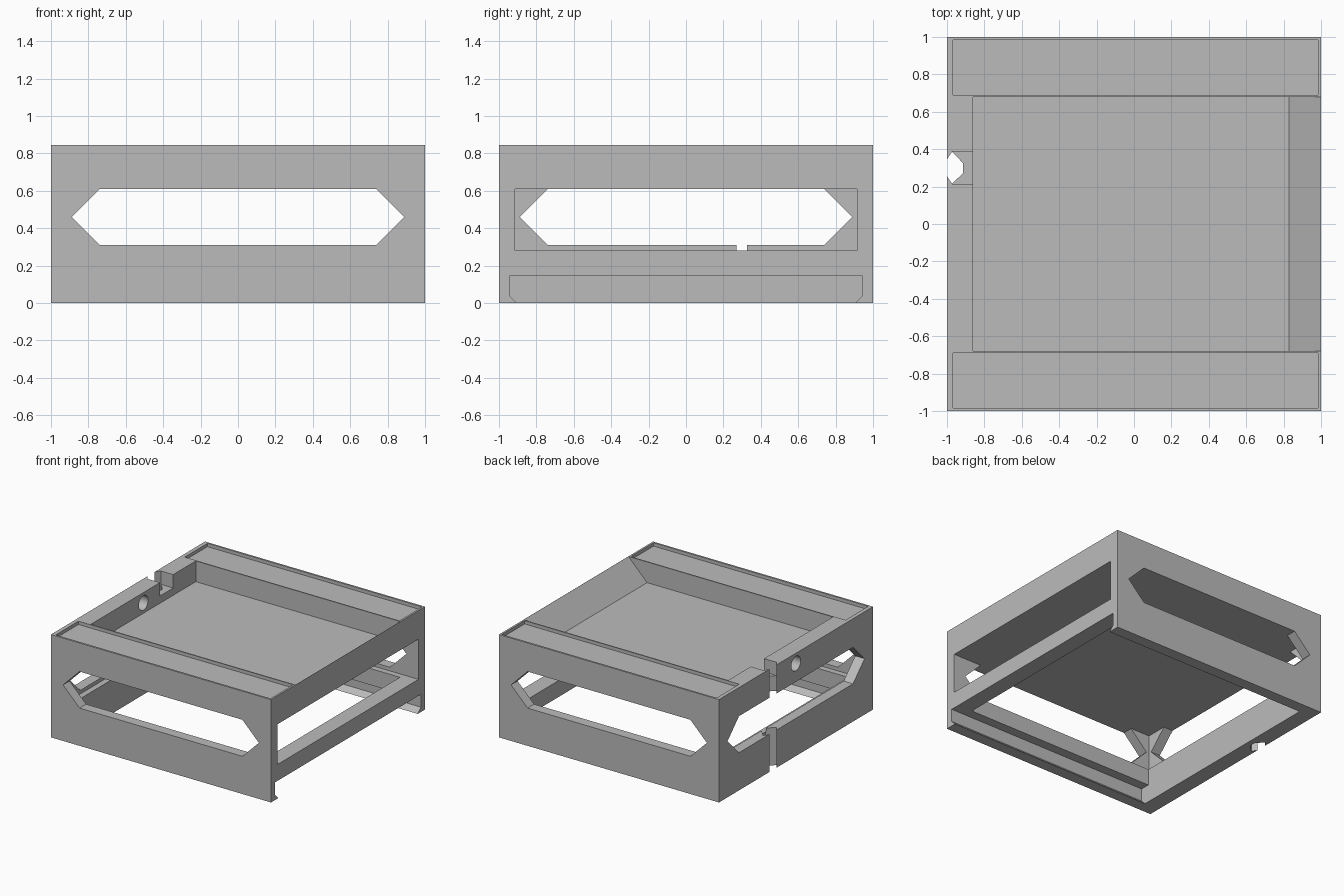
import bpy, bmesh, math
from mathutils import Vector

old = bpy.data.objects.get("Cube")
if old:
    bpy.data.objects.remove(old, do_unlink=True)

grey = bpy.data.materials.new("plain grey")
grey.use_nodes = True
colour = (0.5, 0.5, 0.5, 1)
grey.diffuse_color = colour
grey.node_tree.nodes["Principled BSDF"].inputs["Base Color"].default_value = colour

TOP = 0.845       # overall height
CEILING = 0.61    # top of the inner bay
SILL = 0.28       # floor of the inner bay
INNER = 0.915     # inner half width of the bay


def prism(name, profile, axis, low, high):
    """Extrude a 2D profile along an axis; the profile uses the other two axes in order."""
    bm = bmesh.new()

    def place(p, t):
        co = list(p)
        co.insert("xyz".index(axis), t)
        return bm.verts.new(Vector(co))

    a = [place(p, low) for p in profile]
    b = [place(p, high) for p in profile]
    bm.faces.new(a)
    bm.faces.new(b)
    for i in range(len(a)):
        j = (i + 1) % len(a)
        bm.faces.new((a[i], a[j], b[j], b[i]))
    bmesh.ops.recalc_face_normals(bm, faces=bm.faces[:])
    mesh = bpy.data.meshes.new(name)
    bm.to_mesh(mesh)
    bm.free()
    mesh.materials.append(grey)
    ob = bpy.data.objects.new(name, mesh)
    bpy.context.scene.collection.objects.link(ob)
    return ob


def rect(u0, u1, v0, v1):
    return [(u0, v0), (u1, v0), (u1, v1), (u0, v1)]


def cut(body, profile, axis, low, high):
    """Subtract a prism from the body and discard the cutter."""
    tool = prism("cutter", profile, axis, low, high)
    tool.hide_render = True
    mod = body.modifiers.new("cut", "BOOLEAN")
    mod.operation = "DIFFERENCE"
    mod.solver = "EXACT"
    mod.object = tool
    bpy.context.view_layer.update()
    shape = body.evaluated_get(bpy.context.evaluated_depsgraph_get())
    mesh = bpy.data.meshes.new_from_object(shape)
    body.modifiers.clear()
    body.data = mesh
    bpy.data.objects.remove(tool, do_unlink=True)


# Outer block
body = prism("tray_housing", rect(-1, 1, -1, 1), "z", 0, TOP)

# Inner bay, open on the +x side
cut(body, rect(-INNER, INNER, SILL, CEILING), "x", -INNER, 1.1)

# Long six-sided windows in the front, back and -x walls
mid, half = 0.46, 0.15
window = [(-0.89, mid), (-0.74, mid - half), (0.74, mid - half),
          (0.89, mid), (0.74, mid + half), (-0.74, mid + half)]
cut(body, window, "y", -1.1, -0.8)
cut(body, window, "y", 0.8, 1.1)
cut(body, window, "x", -1.1, -0.8)

# Slide-in slot under the base, with bevelled lips
rail, lip = 0.945, 0.04
slot = [(-rail, 0.145), (-rail, lip), (-rail + lip, 0), (-rail + lip, -0.1),
        (rail - lip, -0.1), (rail - lip, 0), (rail, lip), (rail, 0.145)]
cut(body, slot, "x", -0.868, 1.1)

# Square opening through the base frame
cut(body, rect(-0.868, 0.866, -0.866, 0.866), "z", 0.1, 0.35)

# Top well with a ramp on the +x side
well = [(-0.86, 0.675), (0.83, 0.675), (0.999, TOP), (0.999, 0.95), (-0.86, 0.95)]
cut(body, well, "y", -0.68, 0.68)

# Shallow panels beside the well
for side in (-1, 1):
    y0, y1 = sorted((side * 0.69, side * 0.984))
    cut(body, rect(-0.967, 0.984, y0, y1), "z", TOP - 0.027, 0.95)

# Cable notch in the -x rim and the keyed channel down through the wall
cut(body, rect(-0.973, -0.8, 0.215, 0.387), "z", 0.735, 0.95)
channel = [(-1.1, 0.255), (-1, 0.255), (-0.973, 0.215), (-0.914, 0.272),
           (-0.914, 0.325), (-0.973, 0.387), (-1, 0.345), (-1.1, 0.345)]
cut(body, channel, "z", -0.1, 0.95)

# Round hole through the -x rim
circle = [(0.06 * math.cos(a), 0.76 + 0.06 * math.sin(a))
          for a in (math.tau * i / 32 for i in range(32))]
cut(body, circle, "x", -1.1, -0.8)

# Flat shading throughout
for face in body.data.polygons:
    face.use_smooth = False
